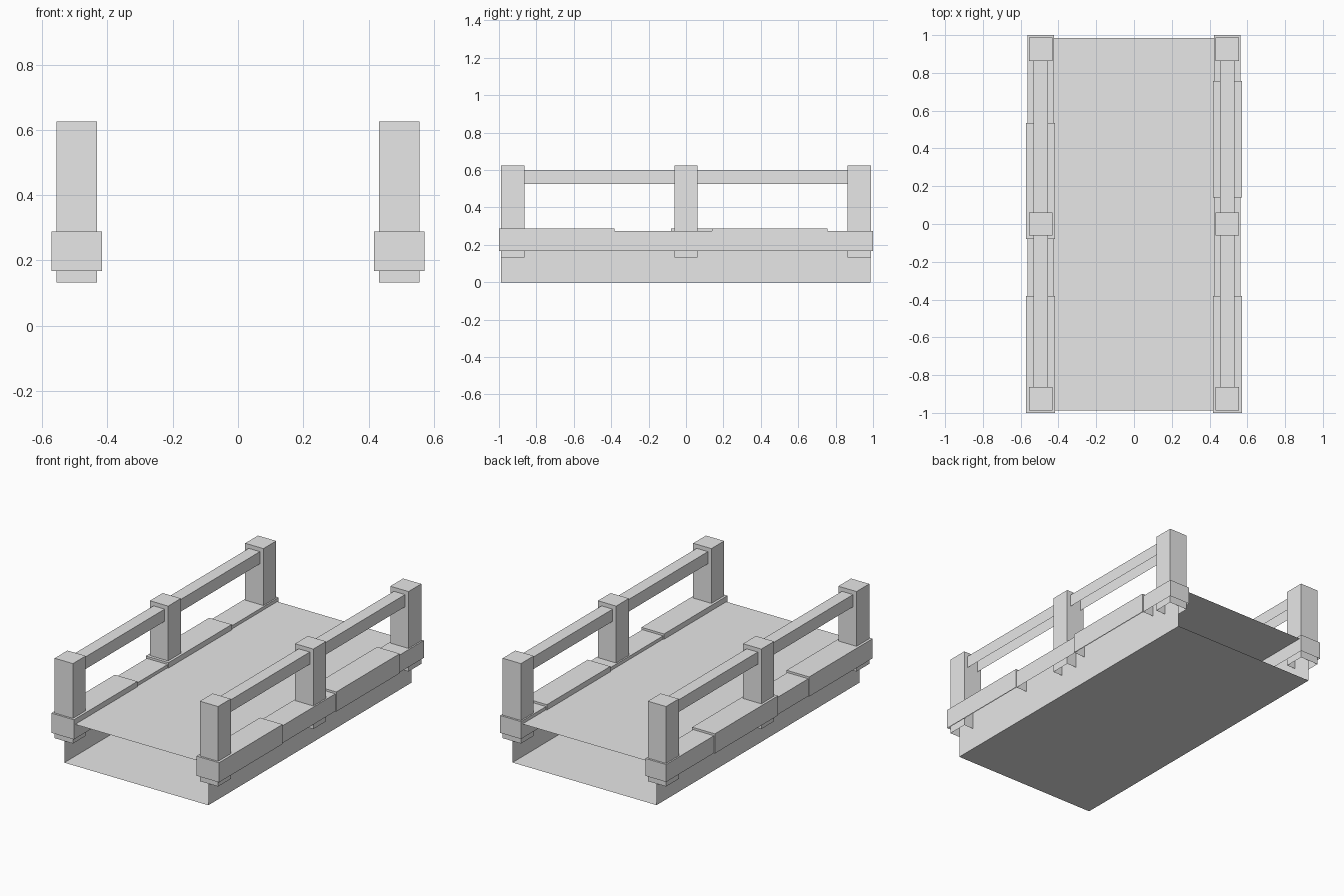
import bpy
import bmesh

cube = bpy.data.objects.get("Cube")
if cube:
    bpy.data.objects.remove(cube, do_unlink=True)

# Single plain grey material
grey = bpy.data.materials.new("plain_grey")
grey.use_nodes = True
colour = (0.8, 0.8, 0.8, 1.0)
grey.diffuse_color = colour
grey.node_tree.nodes["Principled BSDF"].inputs["Base Color"].default_value = colour


def box(name, xs, ys, zs, open_sides):
    """Box spanning the given ranges; open_sides lists (axis, sign) faces left out."""
    bm = bmesh.new()
    bmesh.ops.create_cube(bm, size=1)
    bm.normal_update()
    unwanted = [f for f in bm.faces
                if any(f.normal[axis] * sign > 0.5 for axis, sign in open_sides)]
    bmesh.ops.delete(bm, geom=unwanted, context="FACES")
    for v in bm.verts:
        v.co = [(lo + hi) / 2 + c * (hi - lo) for c, (lo, hi) in zip(v.co, (xs, ys, zs))]
    mesh = bpy.data.meshes.new(name)
    bm.to_mesh(mesh)
    bm.free()
    mesh.materials.append(grey)
    obj = bpy.data.objects.new(name, mesh)
    bpy.context.collection.objects.link(obj)
    return obj


def around(centre, half):
    return (centre - half, centre + half)


BOTTOM = [(2, -1)]
ENDS = [(1, -1), (1, 1)]
CURB_X = 0.494

# Thin-walled deck body, open at both ends
box("deck_body", around(0, 0.49), (-0.988, 0.986), (0, 0.255), ENDS)

# Wider stone blocks sit at different places along each curb
block_spans = {
    "left": [(-1.0, -0.382), (0.14, 0.757)],
    "right": [(-1.0, -0.382), (-0.08, 0.535)],
}

for side, sign in (("left", 1), ("right", -1)):
    x = sign * CURB_X
    # Curb and its raised blocks, hollow underneath
    box(side + "_curb", around(x, 0.071), (-0.995, 1.0), (0.168, 0.275), BOTTOM)
    for i, span in enumerate(block_spans[side]):
        box(f"{side}_curb_block_{i + 1}", around(x, 0.077), span, (0.167, 0.288), BOTTOM)
    # Posts
    for place, y in (("front", -0.926), ("middle", 0.0), ("back", 0.926)):
        box(f"{side}_{place}_post", around(x, 0.062), around(y, 0.062),
            (0.133, 0.625), BOTTOM)
    # Handrail
    box(side + "_handrail", around(x, 0.038), around(0, 0.9), (0.525, 0.6), BOTTOM + ENDS)
